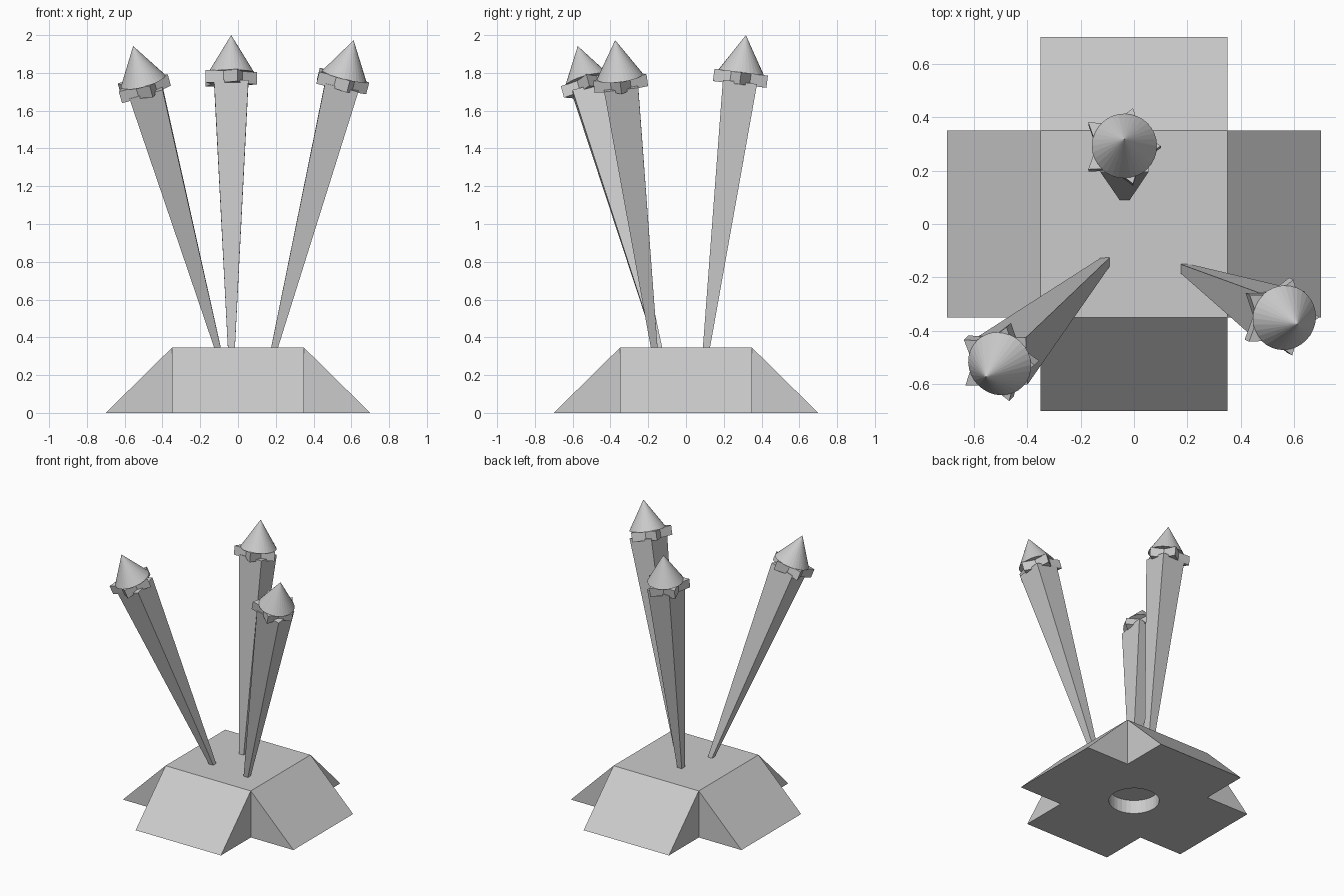
import bpy, bmesh, math
from mathutils import Vector, Matrix

if "Cube" in bpy.data.objects:
    bpy.data.objects.remove(bpy.data.objects["Cube"])

UP = Vector((0, 0, 1))


def add_object(name, bm, matrix=None):
    bmesh.ops.recalc_face_normals(bm, faces=bm.faces[:])
    mesh = bpy.data.meshes.new(name)
    bm.to_mesh(mesh)
    bm.free()
    obj = bpy.data.objects.new(name, mesh)
    bpy.context.collection.objects.link(obj)
    if matrix is not None:
        obj.matrix_world = matrix
    return obj


def tapered(segments, r_low, r_high, z_low, z_high, turn=0.0):
    bm = bmesh.new()
    place = Matrix.Translation((0, 0, (z_low + z_high) / 2)) @ Matrix.Rotation(turn, 4, 'Z')
    bmesh.ops.create_cone(bm, cap_ends=True, segments=segments, radius1=r_low,
                          radius2=r_high, depth=z_high - z_low, matrix=place)
    bmesh.ops.remove_doubles(bm, verts=bm.verts[:], dist=1e-5)
    return bm


def star_prism(r_out, r_in, z_low, z_high, shift):
    bm = bmesh.new()
    ring = []
    for i in range(10):
        a, r = i * math.pi / 5, (r_in if i % 2 else r_out)
        ring.append(bm.verts.new((shift + r * math.cos(a), r * math.sin(a), z_low)))
    face = bm.faces.new(ring)
    new = bmesh.ops.extrude_face_region(bm, geom=[face])['geom']
    verts = [g for g in new if isinstance(g, bmesh.types.BMVert)]
    bmesh.ops.translate(bm, verts=verts, vec=(0, 0, z_high - z_low))
    return bm


# Base: square top with four ramps making a cross footprint
H, A, B = 0.345, 0.35, 0.70
bm = bmesh.new()
top, foot = [], []
for k in range(4):
    rot = Matrix.Rotation(k * math.pi / 2, 3, 'Z')
    top.append(bm.verts.new(rot @ Vector((A, -A, H))))
    foot.append([bm.verts.new(rot @ Vector(p)) for p in ((A, -A, 0), (B, -A, 0), (B, A, 0))])
for k in range(4):
    n = (k + 1) % 4
    inner, low, high = foot[k]
    bm.faces.new((low, high, top[n], top[k]))
    bm.faces.new((inner, low, top[k]))
    bm.faces.new((high, foot[n][0], top[n]))
bm.faces.new(top)
bm.faces.new([v for f in foot for v in f][::-1])
base = add_object("base", bm)

# Round recess in the underside
cutter = add_object("recess_cutter", tapered(32, 0.17, 0.17, -0.1, 0.10))
cutter.hide_render = True
cutter.hide_viewport = True
mod = base.modifiers.new("recess", 'BOOLEAN')
mod.operation = 'DIFFERENCE'
mod.object = cutter

# Leaning stakes: square tapered pole, star collar, cone tip (local origin at the tip)
stakes = {
    "back": ((-0.035, 0.108, H), (-0.036, 0.317, 2.0)),
    "left": ((-0.108, -0.143, H), (-0.555, -0.573, 1.942)),
    "right": ((0.193, -0.168, H), (0.612, -0.375, 1.973)),
}
for side, (low, tip) in stakes.items():
    axis = (Vector(tip) - Vector(low)).normalized()
    place = Matrix.Translation(tip) @ UP.rotation_difference(axis).to_matrix().to_4x4()
    s = math.sqrt(0.5)
    add_object(side + "_pole", tapered(4, 0.03 * s, 0.182 * s, -1.74, -0.25, math.pi / 4), place)
    add_object(side + "_star_collar", star_prism(0.15, 0.09, -0.263, -0.198, -0.014), place)
    add_object(side + "_cone_tip", tapered(32, 0.122, 0.0, -0.20, 0.0), place)
